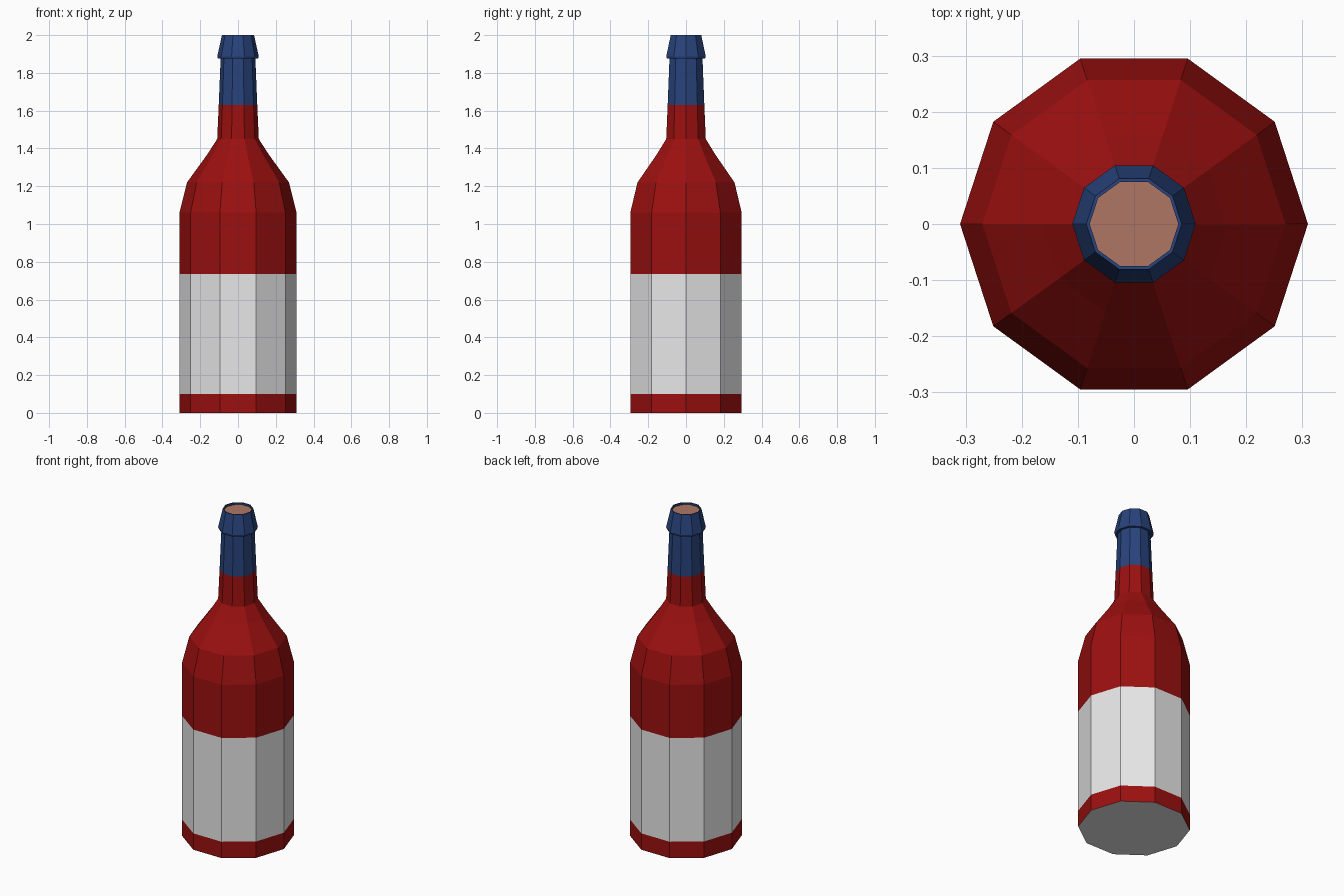
import bpy, math

if "Cube" in bpy.data.objects:
    bpy.data.objects.remove(bpy.data.objects["Cube"])

SIDES = 10


def material(name, rgb):
    m = bpy.data.materials.new(name)
    m.diffuse_color = (*rgb, 1)
    m.use_nodes = True
    m.node_tree.nodes["Principled BSDF"].inputs["Base Color"].default_value = m.diffuse_color
    return m


red = material("red glass", (0.33, 0.005, 0.005))
white = material("label white", (0.8, 0.8, 0.8))
blue = material("blue foil", (0.021, 0.056, 0.2))
tan = material("cork tan", (0.43, 0.18, 0.127))


def lathe(name, profile, mats, cap_bottom=False, cap_top=False):
    """Spin (radius, z) points around z into flat faces, listed bottom to top."""
    verts = [(r * math.cos(math.tau * i / SIDES), r * math.sin(math.tau * i / SIDES), z)
             for r, z in profile for i in range(SIDES)]
    faces = []
    for k in range(len(profile) - 1):
        for i in range(SIDES):
            a, b = k * SIDES + i, k * SIDES + (i + 1) % SIDES
            faces.append((a, b, b + SIDES, a + SIDES))
    if cap_bottom:
        faces.append(tuple(reversed(range(SIDES))))
    if cap_top:
        faces.append(tuple(range(len(verts) - SIDES, len(verts))))
    mesh = bpy.data.meshes.new(name)
    mesh.from_pydata(verts, [], faces)
    for m in mats:
        mesh.materials.append(m)
    obj = bpy.data.objects.new(name, mesh)
    bpy.context.collection.objects.link(obj)
    return obj


# Bottle: base, label band, shoulder and lower neck
bottle = lathe("bottle", [(0.31, 0), (0.31, 0.10), (0.31, 0.735), (0.31, 1.06),
                          (0.27, 1.22), (0.165, 1.365), (0.11, 1.45), (0.102, 1.63)],
               [red, white], cap_bottom=True)
# Label band and underside are white
for p in bottle.data.polygons:
    if 0.10 < p.center.z < 0.735 or p.normal.z < -0.9:
        p.material_index = 1

# Foil: upper neck, flared lip, rim and inner wall
lathe("neck_foil", [(0.102, 1.63), (0.092, 1.875), (0.106, 1.875), (0.11, 1.887),
                    (0.085, 2.0), (0.079, 2.0), (0.079, 1.975)], [blue])

# Cork recessed just under the rim
lathe("cork", [(0.079, 1.95), (0.079, 1.988)], [tan], cap_bottom=True, cap_top=True)
